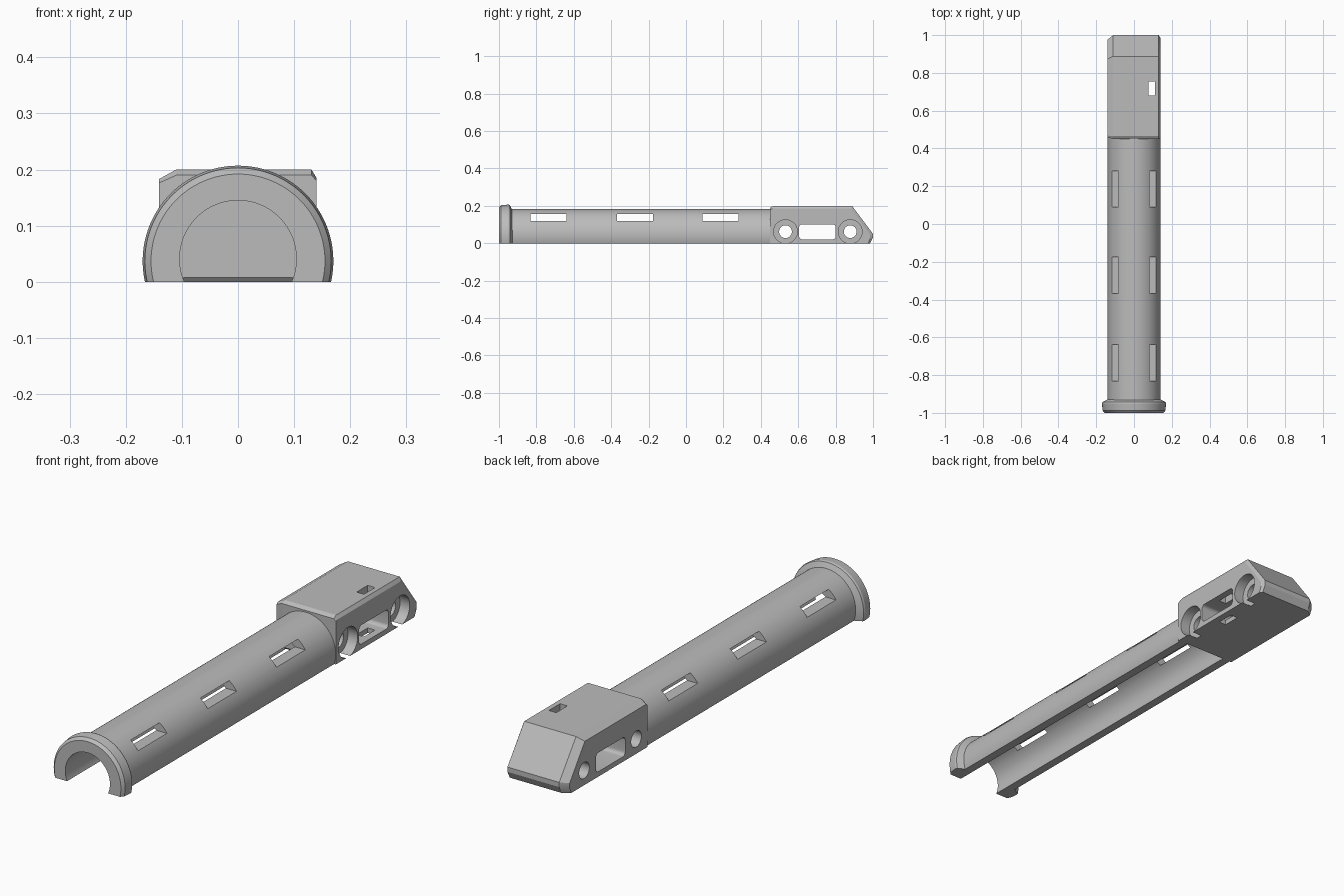
import bpy, bmesh, math
from mathutils import Matrix

if "Cube" in bpy.data.objects:
    bpy.data.objects.remove(bpy.data.objects["Cube"])

grey = bpy.data.materials.new("plain grey")
grey.use_nodes = True
grey.diffuse_color = (0.5, 0.5, 0.5, 1)
grey.node_tree.nodes["Principled BSDF"].inputs["Base Color"].default_value = (0.5, 0.5, 0.5, 1)


def finish(bm, name):
    bmesh.ops.recalc_face_normals(bm, faces=bm.faces)
    mesh = bpy.data.meshes.new(name)
    bm.to_mesh(mesh)
    bm.free()
    mesh.materials.append(grey)
    obj = bpy.data.objects.new(name, mesh)
    bpy.context.collection.objects.link(obj)
    return obj


def loft(name, rings):
    """Closed solid through rings with equal point counts."""
    bm = bmesh.new()
    loops = [[bm.verts.new(p) for p in ring] for ring in rings]
    for a, b in zip(loops, loops[1:]):
        for i in range(len(a)):
            j = (i + 1) % len(a)
            bm.faces.new((a[i], a[j], b[j], b[i]))
    bm.faces.new(loops[0])
    bm.faces.new(loops[-1])
    return finish(bm, name)


def turned(name, profile, z, sides=96):
    """Solid of circles (y, radius) around an axis along y."""
    angles = [2 * math.pi * i / sides for i in range(sides)]
    return loft(name, [[(r * math.cos(a), y, z + r * math.sin(a)) for a in angles]
                       for y, r in profile])


def prism(name, points, x0, x1):
    """Side outline (y, z) extruded from x0 to x1."""
    return loft(name, [[(x, y, z) for y, z in points] for x in (x0, x1)])


def box(name, x, y, z):
    return prism(name, [(y[0], z[0]), (y[1], z[0]), (y[1], z[1]), (y[0], z[1])], *x)


def circle(y, z, r, sides=48):
    return [(y + r * math.cos(2 * math.pi * i / sides),
             z + r * math.sin(2 * math.pi * i / sides)) for i in range(sides)]


def rounded(y, z, r, steps=6):
    """Rounded rectangle outline."""
    corners = [(y[1] - r, z[1] - r), (y[0] + r, z[1] - r),
               (y[0] + r, z[0] + r), (y[1] - r, z[0] + r)]
    return [(cy + r * math.cos(a), cz + r * math.sin(a))
            for k, (cy, cz) in enumerate(corners)
            for a in [math.pi / 2 * (k + s / steps) for s in range(steps + 1)]]


def combine(target, tool, operation="DIFFERENCE"):
    mod = target.modifiers.new(tool.name, "BOOLEAN")
    mod.operation, mod.solver, mod.object = operation, "EXACT", tool
    bpy.context.view_layer.objects.active = target
    bpy.ops.object.modifier_apply(modifier=mod.name)
    bpy.data.objects.remove(tool)


# Long half tube
cover = turned("half_tube_cover", [(-0.97, 0.1395), (0.5, 0.1395)], 0.0435)

# End flange with bevelled rims
flange = turned("flange", [(-1, 0.155), (-0.988, 0.166), (-0.95, 0.17),
                           (-0.942, 0.167), (-0.928, 0.139)], 0.037)
combine(cover, flange, "UNION")

# Mounting block: sloped back, chamfered top and side edges
full = [(0.45, -0.05), (0.96, -0.05), (1.0, 0.03), (1.0, 0.05),
        (0.888, 0.2), (0.465, 0.2), (0.45, 0.19)]
left_edge = [(0.45, -0.05), (0.95, -0.05), (0.985, 0.025), (0.985, 0.045),
             (0.882, 0.185), (0.465, 0.185), (0.45, 0.18)]
right_edge = [(0.458, -0.05), (0.94, -0.05), (0.975, 0.025), (0.975, 0.045),
              (0.874, 0.183), (0.468, 0.183), (0.458, 0.176)]
block = loft("mounting_block", [[(x, y, z) for y, z in ring] for x, ring in
             ((-0.141, right_edge), (-0.11, full), (0.131, full), (0.14, left_edge))])
combine(cover, block, "UNION")

# Bore with a small lead-in at its closed end, and the flat underside
combine(cover, turned("bore", [(-1.1, 0.104), (0.45, 0.104)], 0.041))
combine(cover, prism("bore_lead_in", [(0.44, -0.01), (0.466, -0.01), (0.45, 0.008),
                                      (0.44, 0.008)], -0.097, 0.097))
combine(cover, box("underside", (-1, 1), (-2, 2), (-0.5, 0)))

# Vent slots through both tube walls
for y in (-0.735, -0.272, 0.185):
    combine(cover, box("vent", (-0.3, 0.3), (y - 0.096, y + 0.096), (0.12, 0.156)))

# Bolt holes with counterbores on one side
for y in (0.532, 0.878):
    combine(cover, prism("bolt_hole", circle(y, 0.062, 0.034), -0.3, 0.3))
    combine(cover, prism("counterbore", circle(y, 0.062, 0.0635), 0.095, 0.3))

# Rounded side window and the vertical slot
combine(cover, prism("window", rounded((0.605, 0.8), (0.021, 0.101), 0.016), -0.3, 0.3))
combine(cover, box("upright_slot", (0.076, 0.11), (0.68, 0.754), (-0.1, 0.3)))

# Smooth curves, sharp edges
bpy.ops.object.select_all(action="DESELECT")
cover.select_set(True)
bpy.context.view_layer.objects.active = cover
bpy.ops.object.shade_smooth_by_angle(angle=math.radians(25))
